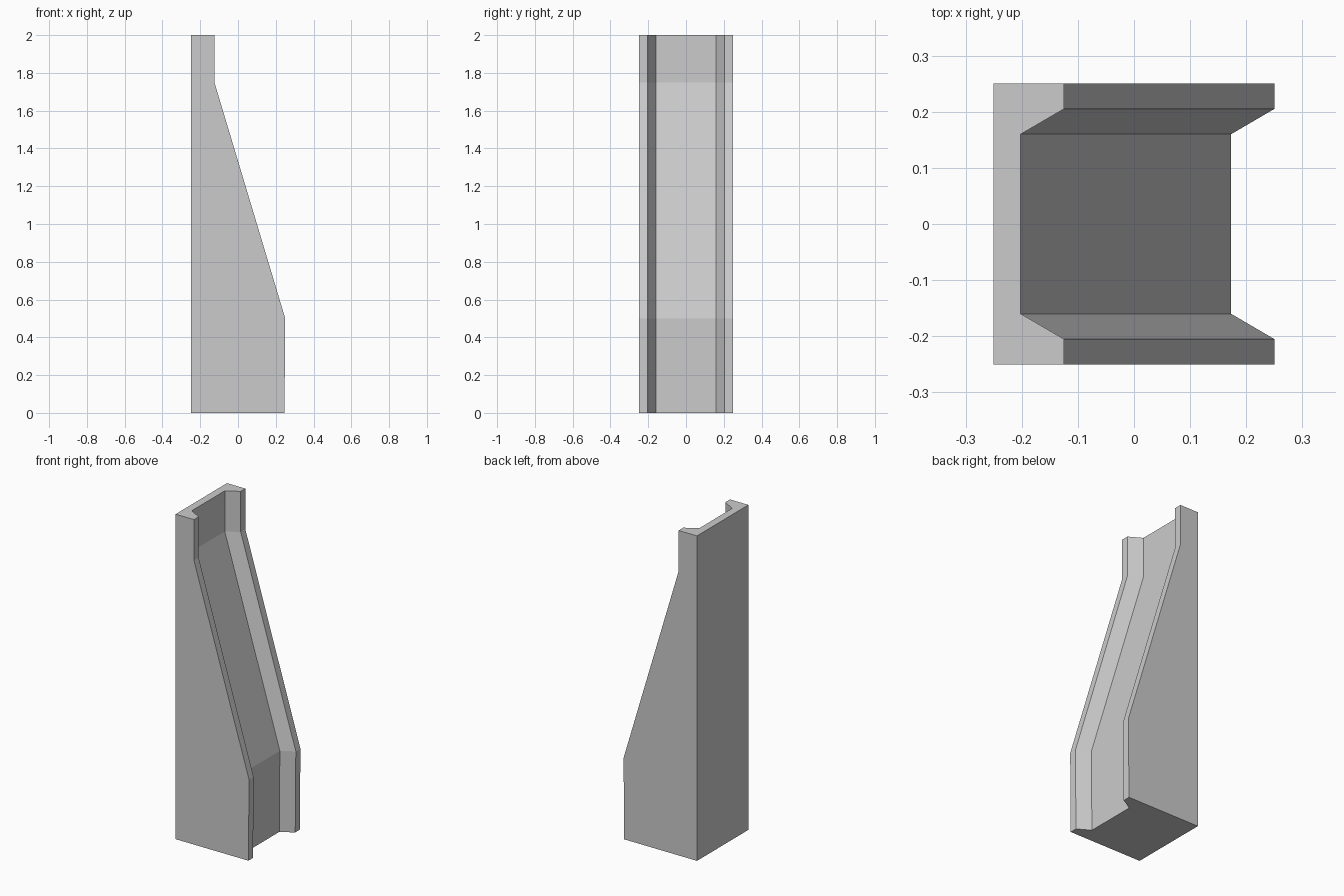
import bpy
import bmesh

cube = bpy.data.objects.get("Cube")
if cube:
    bpy.data.objects.remove(cube, do_unlink=True)

grey = bpy.data.materials.new("plain grey")
grey.use_nodes = True
colour = (0.6, 0.6, 0.6, 1)
grey.diffuse_color = colour
grey.node_tree.nodes["Principled BSDF"].inputs["Base Color"].default_value = colour

BACK, HALF = -0.25, 0.25
RIM_Y, FLOOR_Y, DEPTH = 0.205, 0.16, 0.077
# Height and rim position of each level, from the base to the top
LEVELS = [(0, 0.246), (0.5, 0.25), (1.75, -0.125), (2, -0.125)]


def channel_section(rim):
    """Channel outline: solid back, two rims, bevelled walls and a floor."""
    half = [(BACK, HALF), (rim, HALF), (rim, RIM_Y), (rim - DEPTH, FLOOR_Y)]
    return half + [(x, -y) for x, y in reversed(half)]


# Buttress: the channel lofted through the levels and capped at both ends
bm = bmesh.new()
rings = [[bm.verts.new((x, y, z)) for x, y in channel_section(rim)]
         for z, rim in LEVELS]
for low, high in zip(rings, rings[1:]):
    for i in range(len(low)):
        j = (i + 1) % len(low)
        bm.faces.new((low[i], low[j], high[j], high[i]))
bm.faces.new(rings[0])
bm.faces.new(rings[-1])
bmesh.ops.recalc_face_normals(bm, faces=bm.faces)

mesh = bpy.data.meshes.new("channelled_buttress")
bm.to_mesh(mesh)
bm.free()
mesh.materials.append(grey)
buttress = bpy.data.objects.new("channelled_buttress", mesh)
bpy.context.collection.objects.link(buttress)
